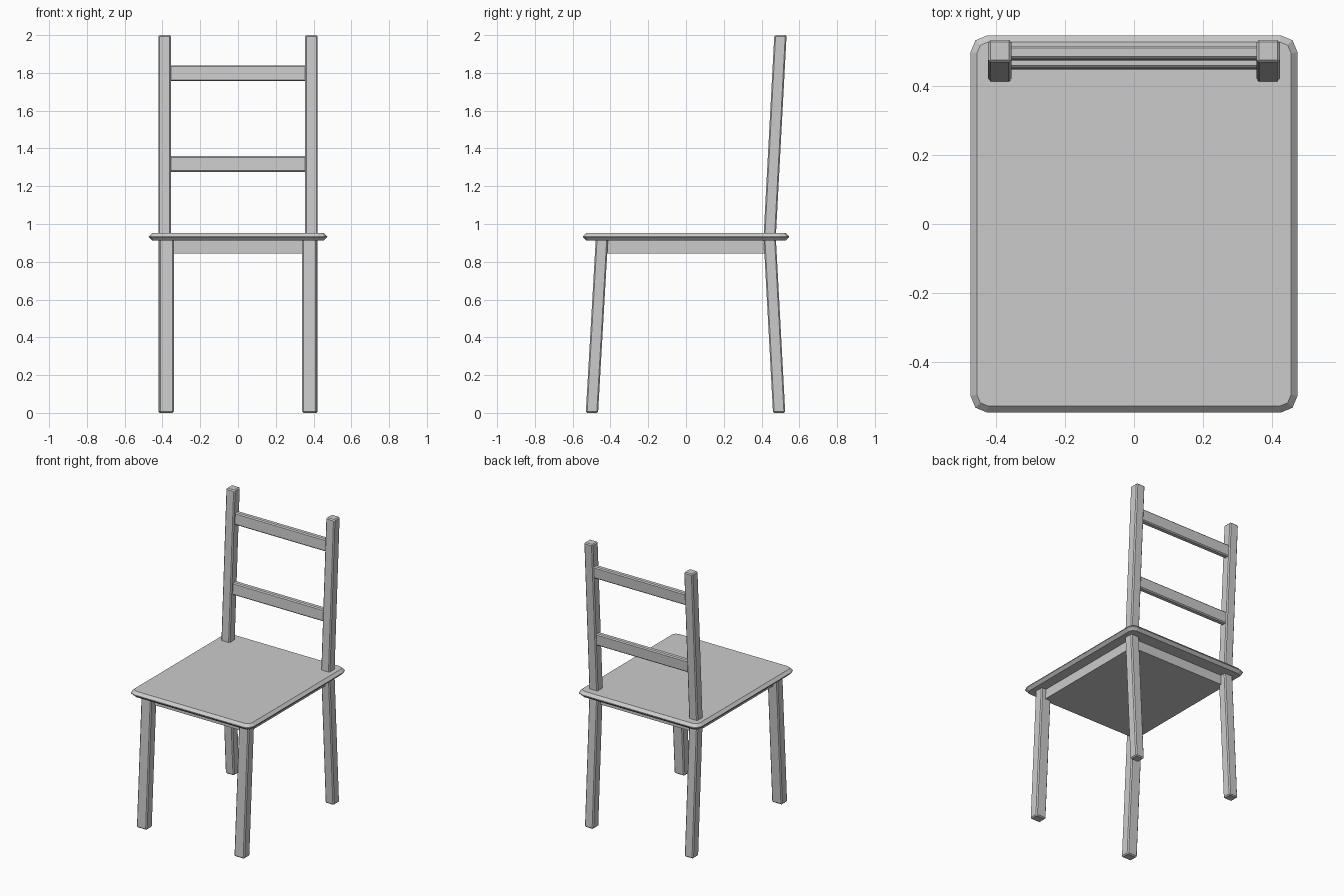
import bpy, bmesh
from math import radians

if "Cube" in bpy.data.objects:
    bpy.data.objects.remove(bpy.data.objects["Cube"])


def add_object(name, bm, bevel):
    bmesh.ops.recalc_face_normals(bm, faces=bm.faces)
    mesh = bpy.data.meshes.new(name)
    bm.to_mesh(mesh)
    bm.free()
    obj = bpy.data.objects.new(name, mesh)
    bpy.context.collection.objects.link(obj)
    if bevel:
        mod = obj.modifiers.new("bevel", "BEVEL")
        mod.width = bevel
        mod.segments = 1
        mod.limit_method = "ANGLE"
        mod.angle_limit = radians(50)
    return obj


def beam(name, path, width, depth, x=0.0, bevel=0.007):
    """Rectangular bar swept upward through (y, z) points."""
    bm = bmesh.new()
    w, d = width / 2, depth / 2
    rings = [[bm.verts.new((x + sx * w, y + sy * d, z))
              for sx, sy in ((-1, -1), (1, -1), (1, 1), (-1, 1))]
             for y, z in path]
    for a, b in zip(rings, rings[1:]):
        for i in range(4):
            j = (i + 1) % 4
            bm.faces.new((a[i], a[j], b[j], b[i]))
    bm.faces.new(rings[0])
    bm.faces.new(rings[-1])
    return add_object(name, bm, bevel)


# Seat: rounded corners in plan, chamfered rim
bm = bmesh.new()
bmesh.ops.create_cube(bm, size=1)
for v in bm.verts:
    v.co.x *= 0.945
    v.co.y *= 1.09
    v.co.z = 0.9325 + v.co.z * 0.041
corners = [e for e in bm.edges
           if abs(e.verts[0].co.z - e.verts[1].co.z) > 0.01]
bmesh.ops.bevel(bm, geom=corners, offset=0.048, segments=2, profile=0.5,
                affect="EDGES")
add_object("seat", bm, 0.0185)

# Solid block under the seat
beam("seat_support", [(0, 0.845), (0, 0.915)], 0.77, 0.88, bevel=0)

# Front legs, and back legs that bend at the seat into the back posts
for side, sx in (("left", -1), ("right", 1)):
    beam("front_leg_" + side, [(-0.498, 0), (-0.445, 0.925)],
         0.079, 0.065, sx * 0.379)
    beam("back_post_" + side, [(0.493, 0), (0.443, 0.93), (0.5, 2.0)],
         0.067, 0.065, sx * 0.388)

# Back rails, leaning with the posts
for name, y, z in (("lower_rail", 0.468, 1.317), ("upper_rail", 0.494, 1.798)):
    beam(name, [(y - 0.0022, z - 0.042), (y + 0.0022, z + 0.042)],
         0.73, 0.038)
